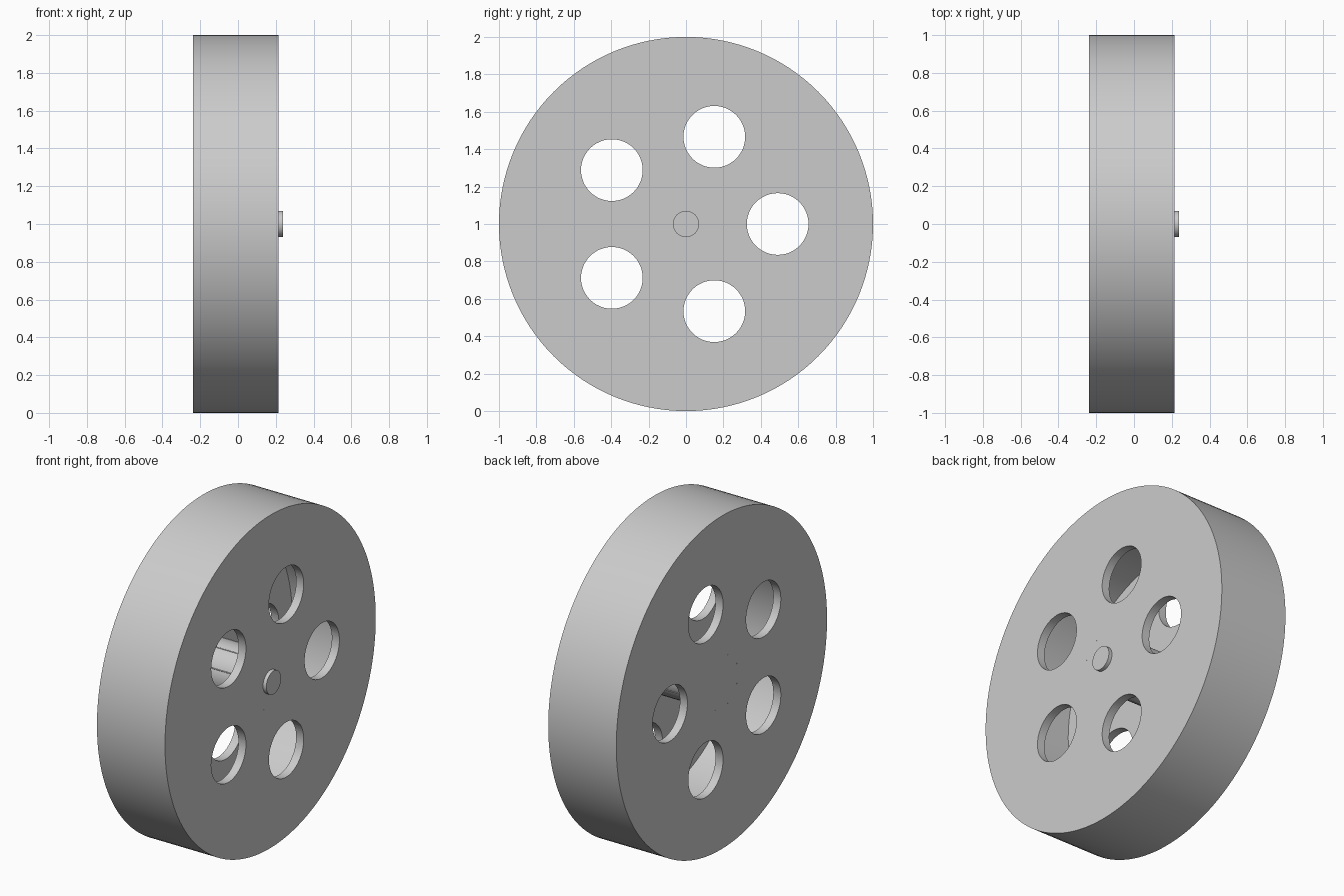
import bpy
import bmesh
import math
from mathutils import Matrix

cube = bpy.data.objects.get("Cube")
if cube:
    bpy.data.objects.remove(cube, do_unlink=True)

LEFT_FACE, RIGHT_FACE = -0.237, 0.215   # flat sides of the wheel along x
WALL = 0.05                             # thickness of the side walls
CENTRE_Z = 1.0
HUB_RADIUS = 0.157

grey = bpy.data.materials.new("light grey")
grey.use_nodes = True
colour = (0.6, 0.6, 0.6, 1)
grey.diffuse_color = colour
grey.node_tree.nodes["Principled BSDF"].inputs["Base Color"].default_value = colour


def make_object(name, bm):
    bmesh.ops.recalc_face_normals(bm, faces=bm.faces)
    mesh = bpy.data.meshes.new(name)
    bm.to_mesh(mesh)
    bm.free()
    mesh.materials.append(grey)
    obj = bpy.data.objects.new(name, mesh)
    bpy.context.collection.objects.link(obj)
    return obj


def cylinder(name, radius, x0, x1, y=0, z=0, sides=64):
    """Cylinder along x, with y and z measured from the axle."""
    bm = bmesh.new()
    place = Matrix.Translation(((x0 + x1) / 2, y, CENTRE_Z + z))
    bmesh.ops.create_cone(bm, cap_ends=True, segments=sides, radius1=radius,
                          radius2=radius, depth=x1 - x0,
                          matrix=place @ Matrix.Rotation(math.pi / 2, 4, "Y"))
    return make_object(name, bm)


def tube(name, inner, outer, x0, x1, sides=96):
    """Closed ring of rectangular section around the axle."""
    bm = bmesh.new()
    profile = [(x0, inner), (x1, inner), (x1, outer), (x0, outer)]
    rings = []
    for i in range(sides):
        a = math.tau * i / sides
        rings.append([bm.verts.new((x, r * math.cos(a), CENTRE_Z + r * math.sin(a)))
                      for x, r in profile])
    for i, ring in enumerate(rings):
        following = rings[(i + 1) % sides]
        for j in range(4):
            k = (j + 1) % 4
            bm.faces.new((ring[j], ring[k], following[k], following[j]))
    return make_object(name, bm)


def cut(target, cutter):
    """Subtract the cutter for good and remove it."""
    mod = target.modifiers.new("cut", "BOOLEAN")
    mod.operation = "DIFFERENCE"
    mod.solver = "EXACT"
    mod.object = cutter
    bpy.context.view_layer.update()
    evaluated = target.evaluated_get(bpy.context.evaluated_depsgraph_get())
    result = bpy.data.meshes.new_from_object(evaluated)
    target.modifiers.clear()
    target.data = result
    bpy.data.objects.remove(cutter, do_unlink=True)


# Hollow wheel: the cavity leaves two side walls, a thick rim and a central hub
wheel = cylinder("wheel_body", 1.0, LEFT_FACE, RIGHT_FACE, sides=128)
cut(wheel, tube("cavity_cutter", HUB_RADIUS, 0.78, LEFT_FACE + WALL, RIGHT_FACE - WALL))

# Five round openings through both side walls
for i in range(5):
    a = math.tau * i / 5
    cut(wheel, cylinder("opening_cutter", 0.165, -0.5, 0.5,
                        0.49 * math.cos(a), 0.49 * math.sin(a), sides=48))

# Axle stub, standing proud of one side only
axle = cylinder("axle_stub", 0.07, RIGHT_FACE - 0.02, 0.237, sides=48)
parts = [wheel, axle]

# Tiny pin heads in a circle around the hub on both sides
for i in range(8):
    a = math.tau * (i + 0.5) / 8
    parts.append(cylinder(f"hub_pin_{i + 1}", 0.003, LEFT_FACE - 0.0005, RIGHT_FACE + 0.0005,
                          HUB_RADIUS * math.cos(a), HUB_RADIUS * math.sin(a), sides=8))

# Smooth round surfaces, crisp edges
bpy.ops.object.select_all(action="DESELECT")
for part in parts:
    part.select_set(True)
bpy.context.view_layer.objects.active = wheel
bpy.ops.object.shade_smooth_by_angle(angle=math.radians(30))
